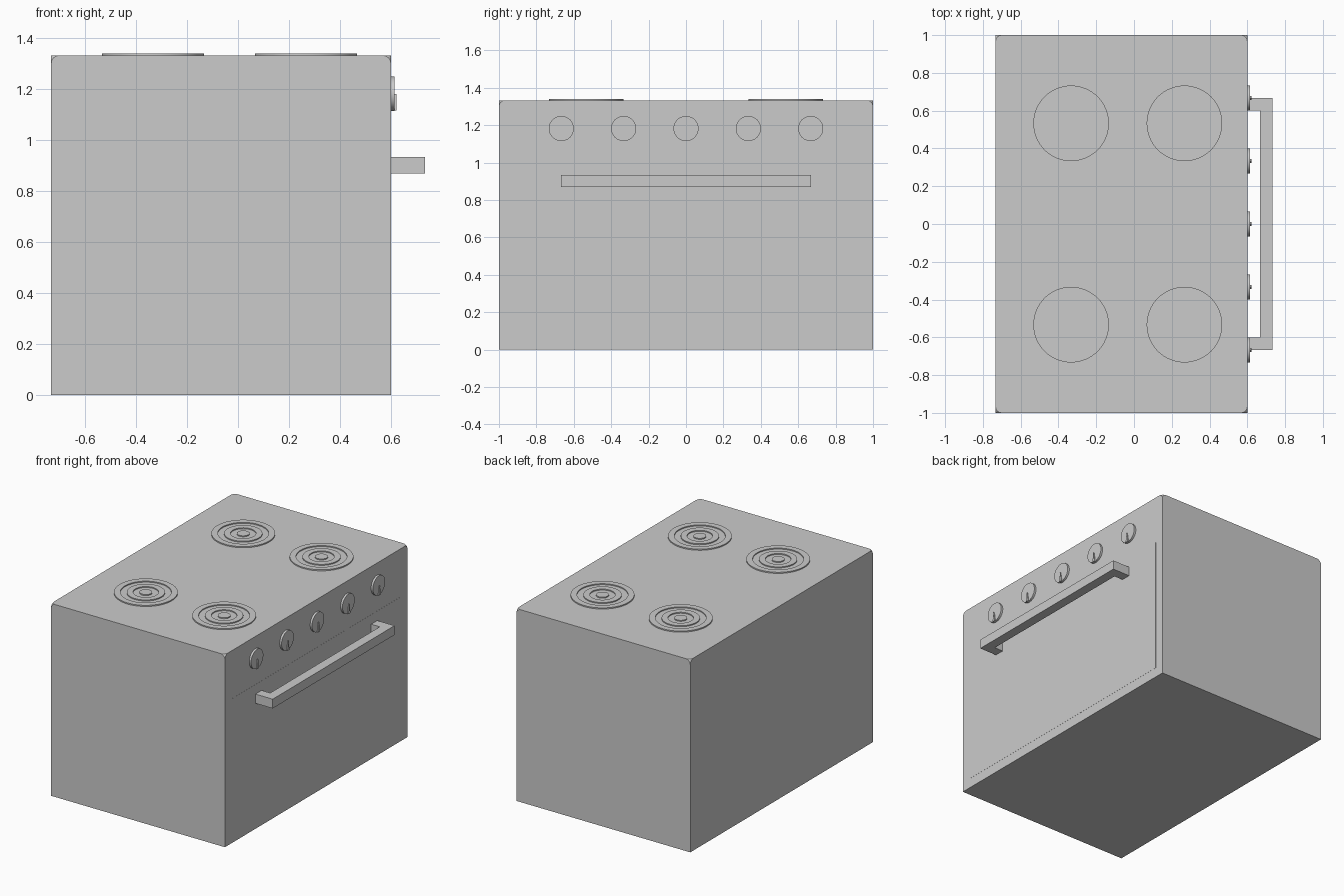
import bpy, bmesh
from math import pi, cos, sin

if "Cube" in bpy.data.objects:
    bpy.data.objects.remove(bpy.data.objects["Cube"])


def make(name, bm, smooth=True):
    bmesh.ops.recalc_face_normals(bm, faces=bm.faces)
    mesh = bpy.data.meshes.new(name)
    bm.to_mesh(mesh)
    bm.free()
    ob = bpy.data.objects.new(name, mesh)
    bpy.context.collection.objects.link(ob)
    if smooth:
        bpy.ops.object.select_all(action='DESELECT')
        ob.select_set(True)
        bpy.context.view_layer.objects.active = ob
        bpy.ops.object.shade_smooth_by_angle(angle=pi / 6)
    return ob


def add_box(bm, lo, hi):
    verts = bmesh.ops.create_cube(bm, size=1)["verts"]
    for v in verts:
        for i in range(3):
            v.co[i] = (lo[i] + hi[i]) / 2 + v.co[i] * (hi[i] - lo[i])
    return verts


def prism(bm, outline, x0, x1):
    """Extrude a (y, z) outline along x."""
    face = bm.faces.new([bm.verts.new((x0, y, z)) for y, z in outline])
    ext = bmesh.ops.extrude_face_region(bm, geom=[face])["geom"]
    for v in ext:
        if isinstance(v, bmesh.types.BMVert):
            v.co.x = x1


def lathe(bm, profile, steps=64):
    """Spin an (r, z) profile that starts on the axis."""
    verts = [bm.verts.new((r, 0, z)) for r, z in profile]
    edges = [bm.edges.new(p) for p in zip(verts, verts[1:])]
    bmesh.ops.spin(bm, geom=verts + edges, cent=(0, 0, 0), axis=(0, 0, 1),
                   angle=2 * pi, steps=steps)
    bmesh.ops.remove_doubles(bm, verts=bm.verts, dist=1e-5)


# Body with the four upper corners rounded off
TOP, FRONT = 1.333, 0.6
bm = bmesh.new()
verts = add_box(bm, (-0.733, -1, 0), (FRONT, 1, TOP))
bmesh.ops.bevel(bm, geom=[v for v in verts if v.co.z > 1], offset=0.033,
                segments=4, profile=0.5, affect='VERTICES')
make("oven_body", bm, smooth=False)

# Nearly flush oven door
bm = bmesh.new()
add_box(bm, (FRONT - 0.02, -0.933, 0.067), (FRONT + 0.0008, 0.933, 1.0))
make("oven_door", bm, smooth=False)

# Door handle: one U-shaped bar
bm = bmesh.new()
u_shape = [(0.59, -0.667), (0.733, -0.667), (0.733, 0.667), (0.59, 0.667),
           (0.59, 0.6), (0.667, 0.6), (0.667, -0.6), (0.59, -0.6)]
face = bm.faces.new([bm.verts.new((x, y, 0.87)) for x, y in u_shape])
for g in bmesh.ops.extrude_face_region(bm, geom=[face])["geom"]:
    if isinstance(g, bmesh.types.BMVert):
        g.co.z = 0.934
make("door_handle", bm, smooth=False)

# Burners: stepped concentric heating rings around a central disc
LOW, HIGH = 0.001, 0.008
profile = [(0, HIGH), (0.04, HIGH), (0.04, LOW)]
for inner, outer in ((0.08, 0.12), (0.16, 0.2)):
    profile += [(inner, LOW), (inner, HIGH), (outer, HIGH), (outer, LOW)]
profile += [(0.2, -0.01), (0, -0.01)]
burner_mesh = None
for x in (-0.333, 0.267):
    for y in (-0.533, 0.533):
        if burner_mesh is None:
            bm = bmesh.new()
            lathe(bm, profile)
            ob = make("burner", bm)
            burner_mesh = ob.data
        else:
            ob = bpy.data.objects.new("burner", burner_mesh)
            bpy.context.collection.objects.link(ob)
        ob.location = (x, y, TOP)

# Control knobs: round dial with a wedge pointer
for i in range(5):
    bm = bmesh.new()
    R = 0.067
    prism(bm, [(R * cos(2 * pi * k / 48), R * sin(2 * pi * k / 48))
               for k in range(48)], -0.01, 0.014)
    prism(bm, [(-0.011, -0.066), (0.011, -0.066), (0, 0)], 0.01, 0.021)
    ob = make("control_knob", bm)
    ob.location = (FRONT, (i - 2) / 3, 1.182)
